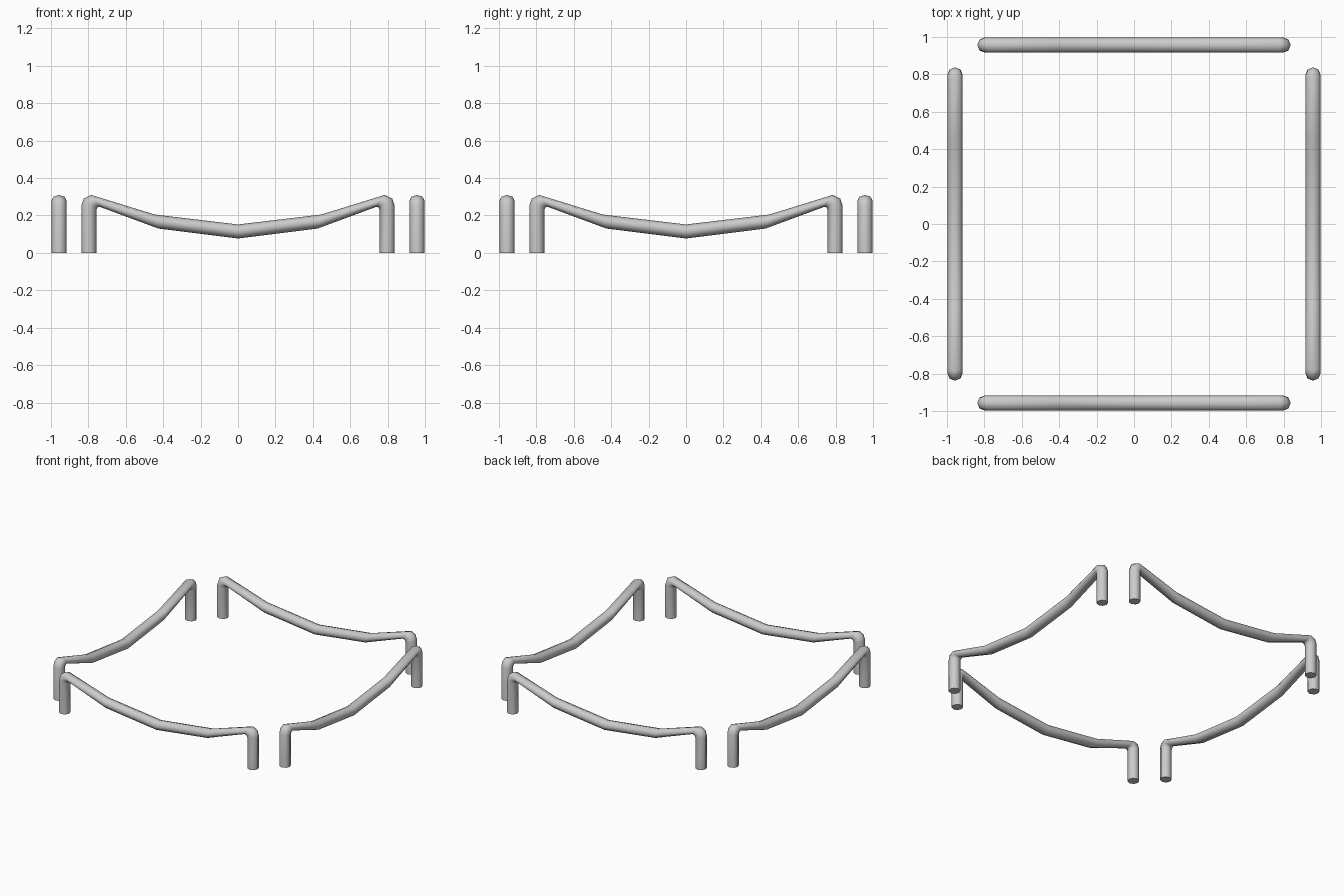
import bpy, bmesh
from math import sin, cos, pi, radians

if "Cube" in bpy.data.objects:
    bpy.data.objects.remove(bpy.data.objects["Cube"])

SIDES = 8
RADIUS = 0.041
OFFSET = 0.957

# Half profile of the tube from foot to middle: (outer x, z), (inner x, z)
HALF = [((0.838, 0.0), (0.757, 0.0)),
        ((0.838, 0.25), (0.757, 0.232)),
        ((0.825, 0.29), (0.752, 0.243)),
        ((0.785, 0.31), (0.741, 0.247)),
        ((0.445, 0.205), (0.425, 0.13)),
        ((0.0, 0.152), (0.0, 0.077))]
RINGS = HALF + [((-o[0], o[1]), (-i[0], i[1])) for o, i in reversed(HALF[:-1])]


def bent_rail(name, angle):
    """Sagging tube rail with two feet, turned about z to one side of the square."""
    bm = bmesh.new()
    loops = []
    for (ox, oz), (ix, iz) in RINGS:
        loop = []
        for k in range(SIDES):
            a = 2 * pi * k / SIDES
            t = (1 + cos(a)) / 2
            loop.append(bm.verts.new((ix + (ox - ix) * t,
                                      -OFFSET + RADIUS * sin(a),
                                      iz + (oz - iz) * t)))
        loops.append(loop)
    for a, b in zip(loops, loops[1:]):
        for k in range(SIDES):
            n = (k + 1) % SIDES
            bm.faces.new((a[k], a[n], b[n], b[k]))
    # foot caps
    bm.faces.new(loops[0])
    bm.faces.new(loops[-1])
    bmesh.ops.recalc_face_normals(bm, faces=bm.faces)
    mesh = bpy.data.meshes.new(name)
    bm.to_mesh(mesh)
    bm.free()
    ob = bpy.data.objects.new(name, mesh)
    ob.rotation_euler.z = angle
    bpy.context.collection.objects.link(ob)
    bpy.ops.object.select_all(action='DESELECT')
    ob.select_set(True)
    bpy.context.view_layer.objects.active = ob
    bpy.ops.object.shade_smooth_by_angle(angle=radians(60))


# Four identical rails around the square
for i, side in enumerate(("front", "right", "back", "left")):
    bent_rail(side + "_rail", i * pi / 2)
